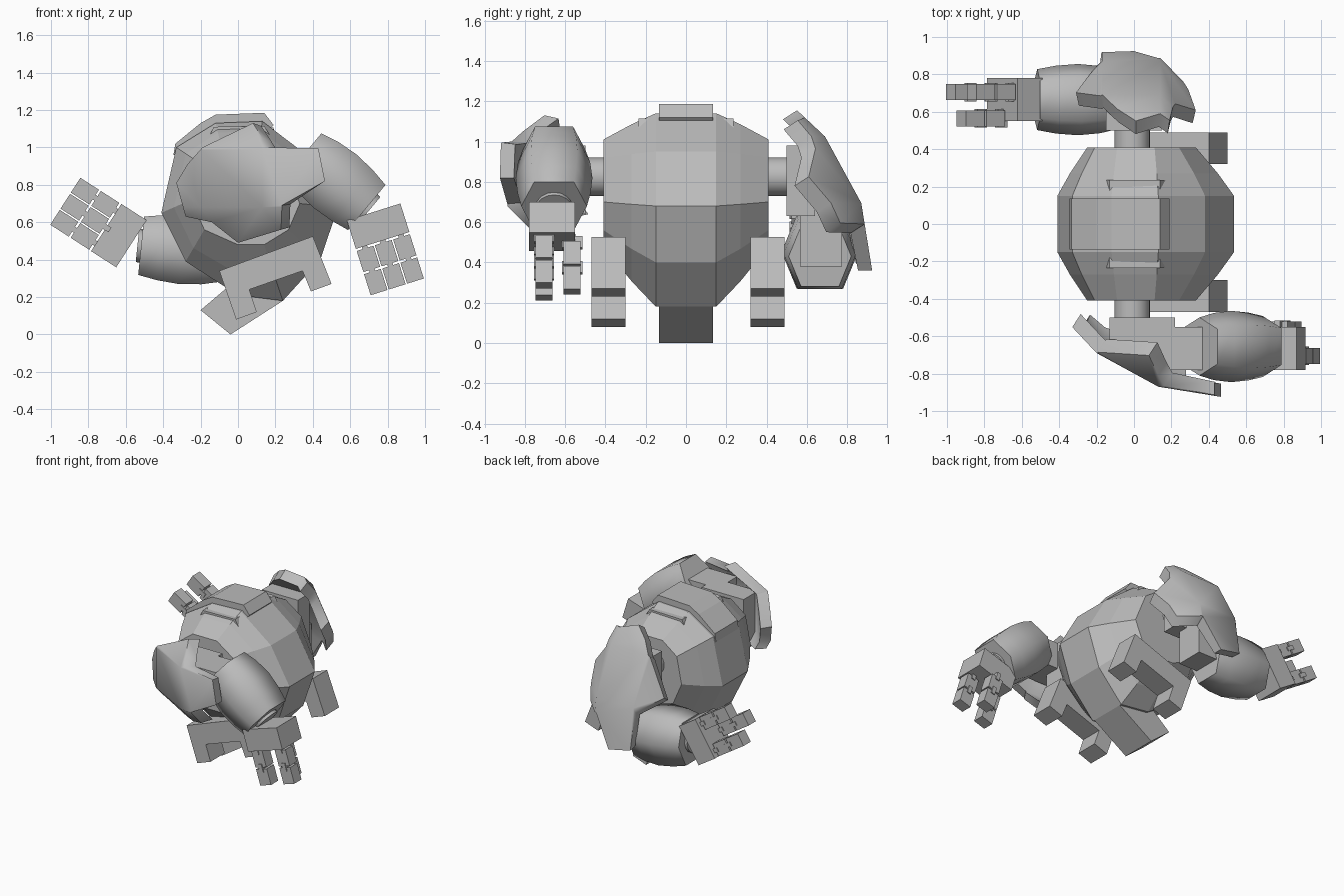
import bpy, bmesh, math
from mathutils import Vector, Matrix

cube = bpy.data.objects.get("Cube")
if cube:
    bpy.data.objects.remove(cube)

grey = bpy.data.materials.new("plain_grey")
grey.use_nodes = True
colour = (0.5, 0.5, 0.5, 1)
grey.diffuse_color = colour
grey.node_tree.nodes["Principled BSDF"].inputs["Base Color"].default_value = colour


def finish(name, bm, smooth=0):
    """Make the object; smooth is the largest angle shaded smooth, in degrees."""
    bmesh.ops.recalc_face_normals(bm, faces=bm.faces)
    mesh = bpy.data.meshes.new(name)
    bm.to_mesh(mesh)
    bm.free()
    mesh.materials.append(grey)
    ob = bpy.data.objects.new(name, mesh)
    bpy.context.collection.objects.link(ob)
    if smooth:
        bpy.ops.object.select_all(action='DESELECT')
        ob.select_set(True)
        bpy.context.view_layer.objects.active = ob
        bpy.ops.object.shade_smooth_by_angle(angle=math.radians(smooth))
    return ob


def loft(name, sections, smooth=0):
    """Skin a list of equal-length point rings and cap both ends."""
    bm = bmesh.new()
    rings = [[bm.verts.new(p) for p in ring] for ring in sections]
    n = len(rings[0])
    for a, b in zip(rings, rings[1:]):
        for i in range(n):
            bm.faces.new((a[i], a[(i + 1) % n], b[(i + 1) % n], b[i]))
    bm.faces.new(rings[0])
    bm.faces.new(rings[-1])
    return finish(name, bm, smooth)


def slab(name, outline, y0, y1):
    return loft(name, [[(x, y, z) for x, z in outline] for y in (y0, y1)])


def frame(origin, across, axis):
    """Local x = across, local y = world y, local z = axis."""
    m = Matrix((across, (0, 1, 0), axis)).transposed().to_4x4()
    m.translation = origin
    return m


def box(name, size, centre, m=Matrix()):
    bm = bmesh.new()
    bmesh.ops.create_cube(bm, size=1)
    bm.transform(m @ Matrix.Translation(centre) @ Matrix.Diagonal((*size, 1)))
    return finish(name, bm)


def circle(sides):
    return [(math.cos(t), math.sin(t)) for t in
            (2 * math.pi * i / sides for i in range(sides))]


def sweep(name, section, profile, m, smooth):
    """Scale a section along local z by (distance, scale) pairs."""
    loft(name, [[m @ Vector((x * r, y * r, d)) for x, y in section]
                for d, r in profile], smooth)


# Body: faceted shell, widest in the middle
middle = [(-.41, .65), (-.33, 1.0), (-.12, 1.13), (.13, 1.14), (.38, .95),
          (.535, .68), (.44, .4), (.24, .18), (0, .21), (-.28, .39)]
end = [(-.25, .72), (-.21, .92), (-.09, 1.01), (.11, 1.01), (.24, .92),
       (.33, .7), (.27, .56), (.14, .48), (0, .48), (-.18, .56)]


def ring(y, t):
    return [(a + (c - a) * t, y, b + (d - b) * t)
            for (a, b), (c, d) in zip(middle, end)]


loft("body", [ring(-.41, 1), ring(-.27, .42), ring(-.15, 0),
              ring(.15, 0), ring(.27, .42), ring(.41, 1)])

# Raised hatch along the top, with a step at each side
slab("top_hatch", [(-.345, .96), (-.335, 1.02), (-.2, 1.13), (-.12, 1.175), (.14, 1.185),
                   (.19, 1.12), (0, .9)], -.135, .135)
for s in (-1, 1):
    slab("top_band", [(-.18, 1.0), (-.13, 1.11), (.14, 1.115), (.21, 1.0)],
         s * .13, s * .235)

# Pelvis block and bracket legs
slab("pelvis", [(-.2, .13), (-.04, 0), (.24, .18), (.2, .35), (0, .3)], -.135, .135)
bracket = [(-.1, .34), (.4, .525), (.5, .27), (.39, .23),
           (.345, .34), (.06, .24), (.1, .12), (-.01, .08)]
for s in (-1, 1):
    slab("leg", bracket, s * .31 + .01, s * .48 + .01)
    axle = [[(-.01 + .095 * x, y, .825 + .095 * z) for x, z in circle(24)]
            for y in (s * .36, s * .6)]
    loft("shoulder_axle", axle, 40)


def bend(u, v):
    """Outward distance of the shoulder pad's outer skin."""
    pts = [(-.35, .53), (-.2, .69), (.13, .87), (.47, .925)]
    for (a, p), (b, q) in zip(pts, pts[1:]):
        if u <= b or b == .47:
            break
    return p + (q - p) * (u - a) / (b - a) - max(0, v - .17, -.14 - v)


def pad(name, side, place):
    outline = [(-.33, -.01), (-.27, .09), (-.19, .18), (.08, .31), (.16, .18), (.43, .175),
               (.465, 0), (.235, -.13), (.23, -.26), (0, -.33), (-.14, -.22), (-.28, -.19)]
    bm = bmesh.new()
    bm.faces.new([bm.verts.new((u, 0, v)) for u, v in outline])
    # Crease lines
    for co, no in (((-.2, 0, 0), (1, 0, 0)), ((.13, 0, 0), (1, 0, 0)),
                   ((0, 0, .17), (0, 0, 1)), ((0, 0, -.14), (0, 0, 1))):
        bmesh.ops.bisect_plane(bm, geom=bm.verts[:] + bm.edges[:] + bm.faces[:],
                               plane_co=co, plane_no=no)
    bmesh.ops.triangulate(bm, faces=bm.faces)
    # Bend the skin, then add an inner skin and the rim
    rim = [e for e in bm.edges if e.is_boundary]
    inner = {}
    for vert in bm.verts[:]:
        u, _, v = vert.co
        w = bend(u, v)
        vert.co = place(u, w * side, v)
        inner[vert] = bm.verts.new(place(u + .045 * (u < .4), (w - .07) * side, v * .95))
    for f in bm.faces[:]:
        bm.faces.new([inner[v] for v in f.verts])
    for e in rim:
        a, b = e.verts
        bm.faces.new((a, b, inner[b], inner[a]))
    finish(name, bm, 50)


pad("right_shoulder_pad", -1, lambda u, w, v: (u, w, .82 + v))
pad("left_shoulder_pad", 1, lambda u, w, v: (-v, w, .825 - u))


def hand(origin, axis, across, side):
    """Palm, two outer fingers and an opposing thumb, each in two segments."""
    m = frame(origin, Vector(across).normalized(), Vector(axis).normalized())
    box("palm", (.3, .23, .16), (0, side * .015, .08), m)
    for name, x, y in (("finger", -.102, .055), ("finger", .102, .055), ("thumb", 0, -.085)):
        for start in (.172, .302):
            box(name + "_segment", (.094, .085, .118), (x, side * y, start + .059), m)
            box(name + "_joint", (.03, .1, .06), (x, side * y, start - .006), m)


def arm(start, axis):
    """Swollen six-sided forearm with a short wrist."""
    axis = Vector(axis).normalized()
    m = frame(start, Vector((0, 1, 0)).cross(axis), axis)
    hexagon = [(0, .185), (.178, .112), (.178, -.112),
               (0, -.185), (-.178, -.112), (-.178, .112)]
    sweep("forearm", hexagon, [(0, .84), (.1, .97), (.22, 1.03), (.34, .98), (.44, .88)],
          m, 72)
    sweep("wrist", circle(16), [(.4, .09), (.46, .09)], m, 40)


# Right arm, raised forward
box("right_shoulder_block", (.35, .17, .34), (.045, -.585, .81))
box("right_upper_arm", (.32, .23, .2), (.28, -.665, .88))
arm((.35, -.655, .96), (.77, 0, -.64))
hand((.725, -.65, .655), (.3, 0, -.95), (.95, 0, .3), -1)

# Left arm, hanging and swung back
box("left_shoulder_block", (.3, .14, .35), (0, .57, .805))
box("left_upper_arm", (.2, .21, .3), (-.03, .67, .53))
arm((-.08, .665, .43), (-.99, 0, .1))
hand((-.57, .65, .485), (-.84, 0, .54), (-.54, 0, -.84), 1)
